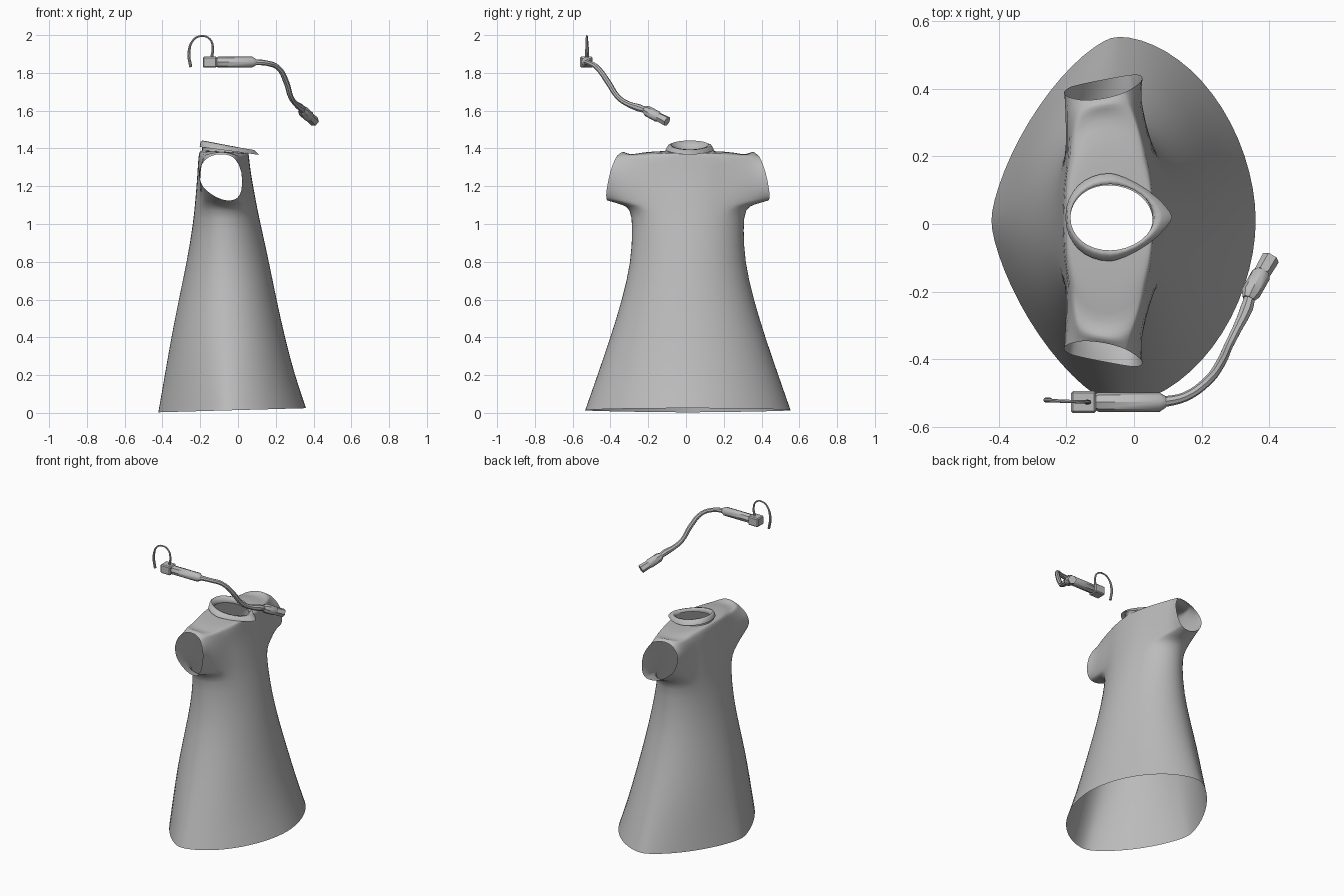
import bpy, bmesh, math
from mathutils import Vector

if "Cube" in bpy.data.objects:
    bpy.data.objects.remove(bpy.data.objects["Cube"])

gray = bpy.data.materials.new("plain_gray")
gray.diffuse_color = (0.5, 0.5, 0.5, 1)
gray.use_nodes = True
gray.node_tree.nodes["Principled BSDF"].inputs["Base Color"].default_value = gray.diffuse_color
N = 32


def ring(xmin, xmax, cx, hy, cy, e_back, e_front, z_back, z_front):
    """Closed loop: superellipse halves with a tilt from back (-x) to front (+x)."""
    pts = []
    for i in range(N):
        t = 2 * math.pi * i / N
        c, s = math.cos(t), math.sin(t)
        e = e_front if c > 0 else e_back
        a = xmax - cx if c > 0 else cx - xmin
        x = cx + a * math.copysign(abs(c) ** (2 / e), c)
        y = cy + hy * math.copysign(abs(s) ** (2 / e), s)
        z = z_back + (z_front - z_back) * (x - xmin) / (xmax - xmin)
        pts.append((x, y, z))
    return pts


def loft(bm, rings, skip=lambda r, i: False):
    rows = [[bm.verts.new(p) for p in r] for r in rings]
    for r in range(len(rows) - 1):
        for i in range(N):
            if not skip(r, i):
                j = (i + 1) % N
                bm.faces.new((rows[r][i], rows[r][j], rows[r + 1][j], rows[r + 1][i]))
    return rows


def finish(bm, name, levels):
    bmesh.ops.recalc_face_normals(bm, faces=bm.faces)
    me = bpy.data.meshes.new(name)
    bm.to_mesh(me)
    bm.free()
    ob = bpy.data.objects.new(name, me)
    bpy.context.collection.objects.link(ob)
    me.materials.append(gray)
    for p in me.polygons:
        p.use_smooth = True
    if levels:
        m = ob.modifiers.new("smooth", 'SUBSURF')
        m.levels = m.render_levels = levels
    return ob


# Dress body: hem to neck seam, with armholes left open
CY = 0.01
sections = [  # xmin, xmax, cx, half width, back and front exponents, z back, z front
    (-.425, .363, -.05, .548, 1.45, 1.85, .003, .025),
    (-.39, .302, -.05, .482, 1.6, 1.9, .2, .2),
    (-.355, .25, -.055, .412, 1.8, 2, .4, .4),
    (-.315, .205, -.06, .35, 1.9, 2, .6, .6),
    (-.272, .165, -.065, .302, 2, 2, .8, .8),
    (-.242, .125, -.07, .295, 2.1, 2, .98, .98),
    (-.23, .102, -.075, .302, 2.3, 2.1, 1.085, 1.085),
    (-.222, .085, -.08, .302, 2.4, 2.2, 1.18, 1.18),
    (-.215, .068, -.08, .303, 2.4, 2.3, 1.27, 1.27),
    (-.21, .058, -.08, .303, 2.4, 2.4, 1.365, 1.365),
    (-.203, .056, -.08, .25, 2.4, 2.3, 1.384, 1.372),
    (-.195, .056, -.08, .17, 2.3, 2.2, 1.388, 1.375),
    (-.19, .056, -.075, .105, 2.1, 2, 1.39, 1.375),
]
ARM_LO, ARM_HI = 6, 9


def armhole(r, i):
    return ARM_LO <= r < ARM_HI and abs(math.sin(2 * math.pi * (i + .5) / N)) > .6


bm = bmesh.new()
loft(bm, [ring(a, b, c, h, CY, eb, ef, zb, zf)
          for a, b, c, h, eb, ef, zb, zf in sections], armhole)
for v in [v for v in bm.verts if not v.link_faces]:
    bm.verts.remove(v)

# Cap sleeves: pull each armhole edge out to a tilted oval cuff, further out at front and bottom
for side in (1, -1):
    edges = [e for e in bm.edges if e.is_boundary and
             all((v.co.y - CY) * side > .1 and 1.05 < v.co.z < 1.37 for v in e.verts)]
    for f in (.5, .5, 1):
        res = bmesh.ops.extrude_edge_only(bm, edges=edges)["geom"]
        for v in [g for g in res if isinstance(g, bmesh.types.BMVert)]:
            a = math.atan2((v.co.z - 1.235) / .13, (v.co.x + .085) / .13)
            co, up = math.cos(a), math.sin(a)
            cuff = Vector((-.088 + .127 * co, 0,
                           1.25 + .12 * up - .02 * co * (1 - up)))
            cuff.y = CY + side * (.402 + .024 * co - .028 * up - .012 * up * up)
            v.co = v.co.lerp(cuff, f)
            if f < 1:  # slight puff before the cuff, pinched at the front
                v.co.z += .011 * max(up, 0)
                v.co.x -= .012 * max(co, 0)
        edges = [g for g in res if isinstance(g, bmesh.types.BMEdge)]
finish(bm, "dress", 1)

# Collar: inner stand, folded over to a pointed front
bm = bmesh.new()
loft(bm, [ring(-.19, .056, -.075, .105, .018, 2.1, 2, 1.39, 1.375),
          ring(-.188, .06, -.07, .098, .02, 2.1, 1.9, 1.442, 1.395),
          ring(-.198, .085, -.07, .115, .02, 2.1, 1.6, 1.435, 1.392),
          ring(-.203, .113, -.07, .13, .02, 2.1, 1.4, 1.408, 1.366)])
finish(bm, "collar", 0)


# Headset parts: tubes with changing radius
def tube(name, pts, kind='POLY', res=2, smooth=40):
    cu = bpy.data.curves.new(name, 'CURVE')
    cu.dimensions = '3D'
    cu.bevel_depth = 1
    cu.bevel_resolution = res
    cu.resolution_u = 4
    cu.use_fill_caps = True
    sp = cu.splines.new(kind)
    ps = sp.bezier_points if kind == 'BEZIER' else sp.points
    ps.add(len(pts) - 1)
    for p, (x, y, z, r) in zip(ps, pts):
        if kind == 'BEZIER':
            p.co = (x, y, z)
            p.handle_left_type = p.handle_right_type = 'AUTO'
        else:
            p.co = (x, y, z, 1)
        p.radius = r
    ob = bpy.data.objects.new(name, cu)
    bpy.context.collection.objects.link(ob)
    cu.materials.append(gray)
    bpy.ops.object.select_all(action='DESELECT')
    ob.select_set(True)
    bpy.context.view_layer.objects.active = ob
    bpy.ops.object.convert(target='MESH')
    bpy.ops.object.shade_smooth_by_angle(angle=math.radians(smooth))


tube("ear_hook", [(-.14, -.527, 1.88, .008), (-.133, -.527, 1.935, .006), (-.15, -.526, 1.98, .005),
                  (-.195, -.525, 1.995, .005), (-.236, -.523, 1.975, .005),
                  (-.26, -.521, 1.905, .008), (-.25, -.521, 1.83, .008)], 'BEZIER')
tube("headset_grip", [(-.118, -.527, 1.857, .022), (-.105, -.527, 1.857, .029),
                      (.075, -.527, 1.857, .029), (.095, -.526, 1.856, .016)])
tube("mic_arm", [(.085, -.527, 1.857, .016), (.15, -.512, 1.852, .014), (.212, -.47, 1.828, .014),
                 (.256, -.412, 1.75, .015), (.28, -.36, 1.672, .014), (.305, -.31, 1.637, .015),
                 (.333, -.25, 1.615, .02), (.345, -.205, 1.6, .016)], 'BEZIER')
tube("mic_body", [(.338, -.222, 1.608, .018), (.345, -.205, 1.598, .029),
                  (.376, -.15, 1.568, .029), (.382, -.14, 1.563, .022)])
tube("mic_tip", [(.38, -.143, 1.565, .025), (.405, -.1, 1.543, .027)], res=1)

# Earpiece block
bpy.ops.mesh.primitive_cube_add(size=1, location=(-.149, -.527, 1.857))
ob = bpy.context.object
ob.name = "earpiece_block"
ob.scale = (.074, .066, .058)
bpy.ops.object.transform_apply(location=False, rotation=False, scale=True)
ob.data.materials.append(gray)
bv = ob.modifiers.new("bevel", 'BEVEL')
bv.width = .006
